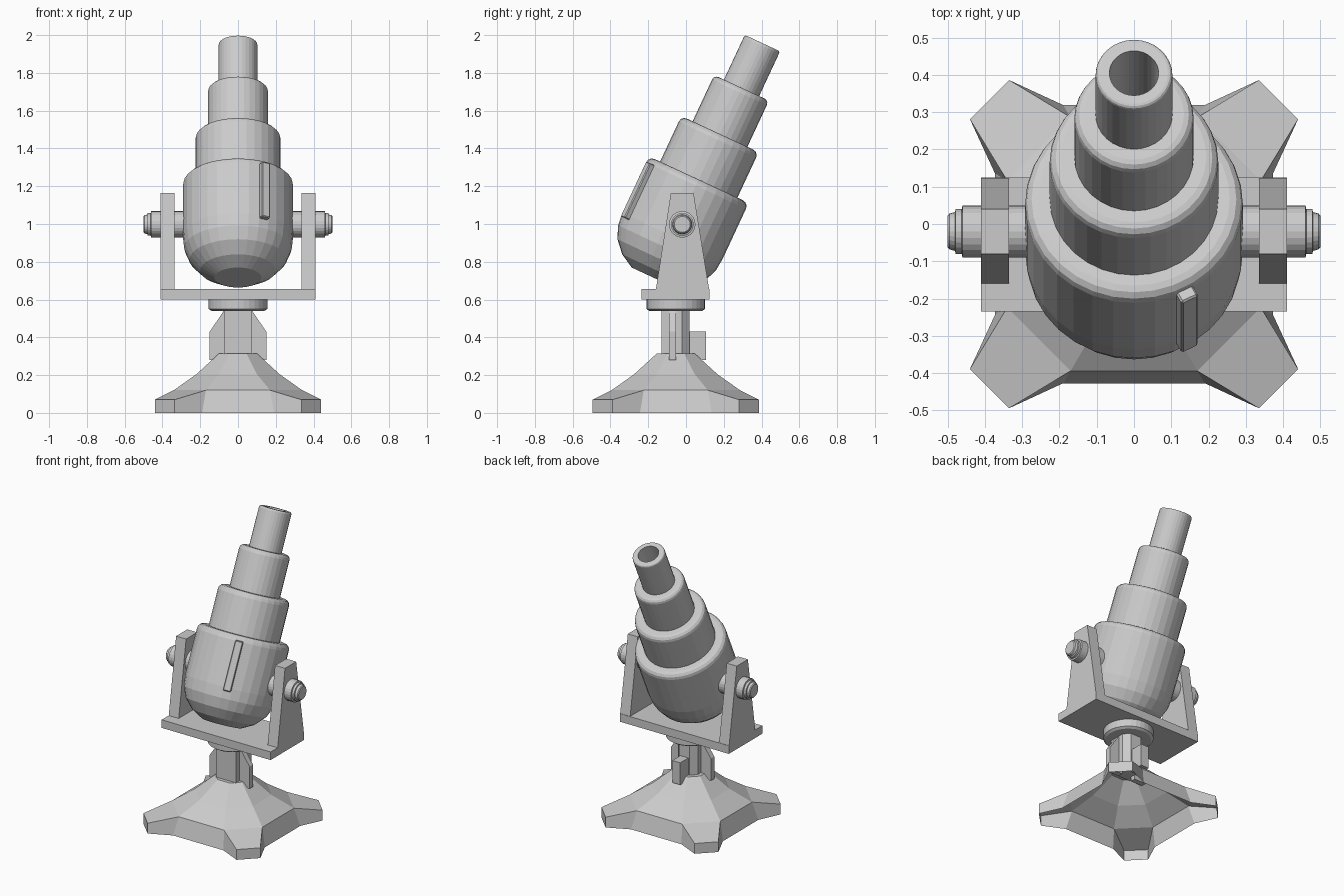
import bpy, bmesh, math
from mathutils import Vector, Matrix

if "Cube" in bpy.data.objects:
    bpy.data.objects.remove(bpy.data.objects["Cube"])

CY = -0.054                      # y of the stand's vertical axis
TILT = math.radians(25)          # barrel elevation from vertical


def make(name, bm, matrix=None):
    bmesh.ops.remove_doubles(bm, verts=bm.verts, dist=1e-5)
    bmesh.ops.recalc_face_normals(bm, faces=bm.faces)
    me = bpy.data.meshes.new(name)
    bm.to_mesh(me)
    bm.free()
    ob = bpy.data.objects.new(name, me)
    if matrix:
        ob.matrix_world = matrix
    bpy.context.collection.objects.link(ob)
    return ob


def lathe(name, profile, matrix, n=32):
    """Revolve (radius, height) points about local z; open ends are capped."""
    bm = bmesh.new()
    rings = [[bm.verts.new((r * math.cos(math.tau * i / n), r * math.sin(math.tau * i / n), z))
              for i in range(n)] for r, z in profile]
    for a, b in zip(rings, rings[1:]):
        for i in range(n):
            j = (i + 1) % n
            bm.faces.new((a[i], a[j], b[j], b[i]))
    bm.faces.new(rings[0])
    bm.faces.new(rings[-1])
    return make(name, bm, matrix)


def prism(name, pts, axis, lo, hi):
    """Extrude a 2D outline along axis x (pts = y,z), y (pts = x,z) or z (pts = x,y)."""
    bm = bmesh.new()

    def place(p, d):
        c = list(p)
        c.insert(axis, d)
        return bm.verts.new(c)
    a, b = [[place(p, d) for p in pts] for d in (lo, hi)]
    bm.faces.new(a)
    bm.faces.new(b)
    for i in range(len(pts)):
        j = (i + 1) % len(pts)
        bm.faces.new((a[i], a[j], b[j], b[i]))
    return make(name, bm)


def rect(x0, x1, y0, y1):
    return [(x0, y0), (x1, y0), (x1, y1), (x0, y1)]


# Four-footed base: one quadrant turned four times, eight-sided dome, open underneath
# key: bottom rim P A, foot top a, dome rings p M T
half = {'P': (.373, .19, 0), 'A': (.44, .335, 0), 'p': (.34, .17, .12), 'a': (.44, .335, .07),
        'M': (.22, .1, .205), 'T': (.1, .045, .315)}
quad = {k + '1': v for k, v in half.items()}
quad.update({k + '2': (y, x, z) for k, (x, y, z) in half.items()})
faces = ['P1 A1 a1 p1', 'A1 A2 a2 a1', 'A2 P2 p2 a2', 'P2 >P1 >p1 p2', 'p1 a1 a2 p2',
         'p1 p2 M2 M1', 'p2 >p1 >M1 M2', 'M1 M2 T2 T1', 'M2 >M1 >T1 T2']
bm = bmesh.new()
turns = [{k: bm.verts.new(Matrix.Rotation(math.pi / 2 * q, 3, 'Z') @ Vector(v) + Vector((0, CY, 0)))
          for k, v in quad.items()} for q in range(4)]
for q in range(4):
    for f in faces:
        bm.faces.new([turns[(q + k.startswith('>')) % 4][k.lstrip('>')] for k in f.split()])
bm.faces.new([t['T' + s] for t in turns for s in '12'])
make("base", bm)

# Pillar with side fins and rear block
prism("pillar", [(-.075, -.13), (.075, -.13), (.075, -.02), (.04, .018), (-.04, .018), (-.075, -.02)],
      2, .31, .55)
for s, side in ((-1, "left"), (1, "right")):
    prism(side + "_fin", [(s * .05, .28), (s * .15, .28), (s * .15, .43), (s * .075, .54), (s * .05, .54)],
          1, -.09, -.053)
prism("rear_block", rect(-.03, .03, 0, .105), 2, .28, .43)

# Swivel disc and yoke
lathe("swivel_disc", [(.14, .54), (.155, .55), (.155, .605)], Matrix.Translation((0, CY, 0)))
prism("yoke_plate", rect(-.41, .41, -.235, .125), 2, .6, .655)
for s, side in ((-1, "left"), (1, "right")):
    prism(side + "_yoke_arm", [(-.16, .65), (.123, .65), (.04, 1.165), (-.08, 1.165)],
          0, s * .335, s * .41)

    # Trunnion with stepped, rounded end cap
    lathe(side + "_trunnion", [(.07, .2), (.07, .46), (.06, .462), (.06, .478), (.052, .48),
                               (.048, .495), (.042, .5)],
          Matrix.Translation((0, -.02, .998)) @ Matrix.Rotation(s * math.pi / 2, 4, 'Y'), 24)

# Stepped barrel with rounded breech, shoulders and bore
profile = [(.125, -.322), (.2, -.28), (.257, -.218), (.285, -.15), (.292, -.08)]
for r, top, bev in ((.292, .25, .035), (.226, .516, .032), (.16, .786, .026), (.103, 1.047, .012)):
    if r < .29:
        profile.append((r, profile[-1][1]))
    for k in range(4):
        t = k * math.pi / 6
        profile.append((r - bev + bev * math.cos(t), top - bev + bev * math.sin(t)))
profile += [(.066, 1.047), (.066, .75)]
frame = Matrix.Translation((0, -.038, 1.0085)) @ Matrix.Rotation(-TILT, 4, 'X')
lathe("barrel", profile, frame)

# Raised rail on the barrel
rail = prism("barrel_rail", rect(-.025, .025, -.32, -.26), 2, -.1, .22)
rail.matrix_world = frame @ Matrix.Rotation(math.radians(28), 4, 'Z')
mod = rail.modifiers.new("soft_edges", 'BEVEL')
mod.width = .005
mod.segments = 1
